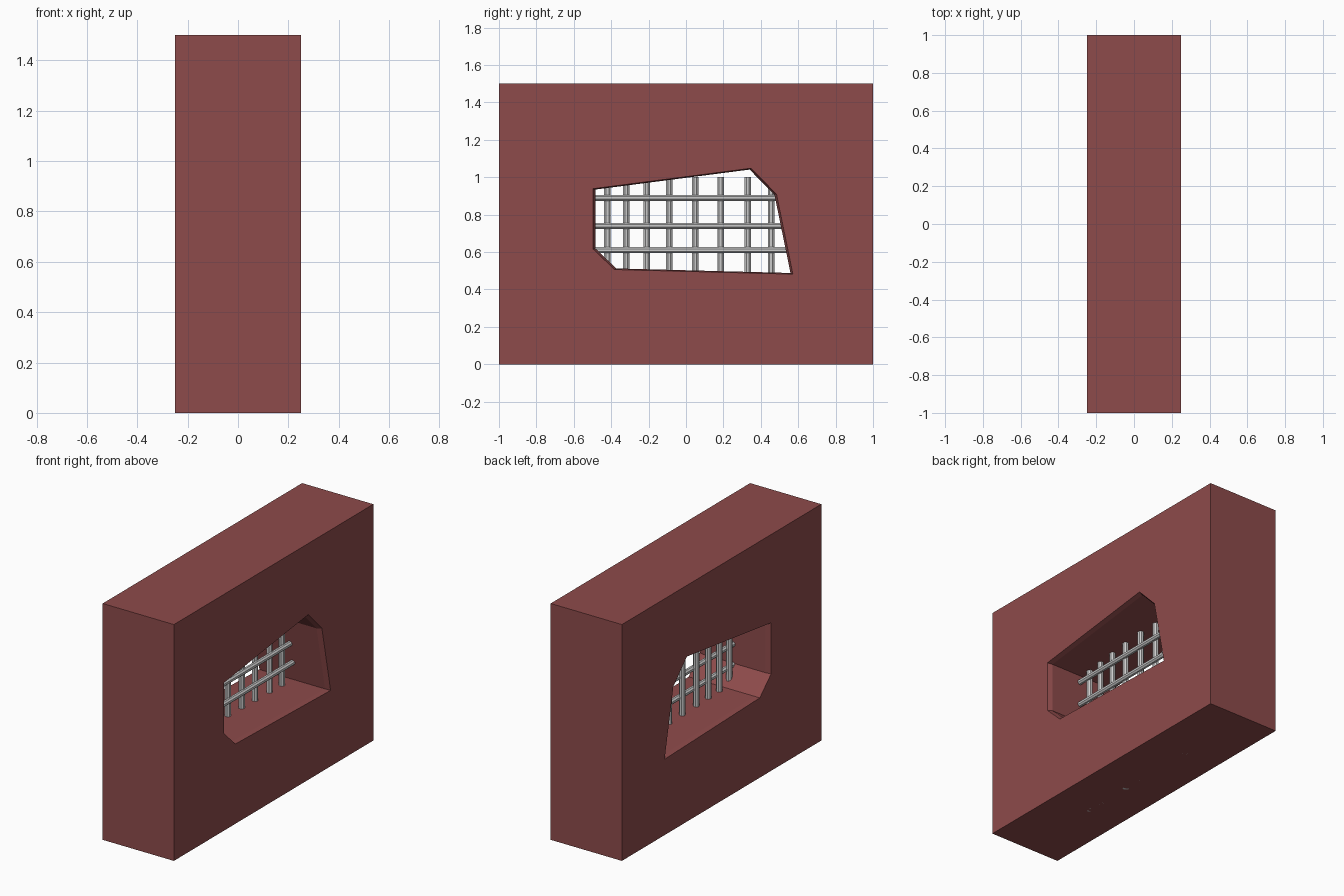
import bpy, bmesh
from mathutils import Vector, Matrix

if "Cube" in bpy.data.objects:
    bpy.data.objects.remove(bpy.data.objects["Cube"])


def material(name, color):
    m = bpy.data.materials.new(name)
    m.diffuse_color = color
    m.use_nodes = True
    m.node_tree.nodes["Principled BSDF"].inputs["Base Color"].default_value = m.diffuse_color
    return m


def make_object(name, bm):
    bmesh.ops.recalc_face_normals(bm, faces=bm.faces)
    me = bpy.data.meshes.new(name)
    bm.to_mesh(me)
    bm.free()
    ob = bpy.data.objects.new(name, me)
    bpy.context.collection.objects.link(ob)
    return ob


def bar(name, start, end, radius=0.019, sides=8):
    start, end = Vector(start), Vector(end)
    axis = end - start
    rot = axis.to_track_quat('Z', 'Y').to_matrix().to_4x4()
    spin = Matrix.Rotation(3.14159265 / sides, 4, 'Z')
    bm = bmesh.new()
    bmesh.ops.create_cone(bm, cap_ends=True, segments=sides, radius1=radius,
                          radius2=radius, depth=axis.length,
                          matrix=Matrix.Translation((start + end) / 2) @ rot @ spin)
    return make_object(name, bm)


# Thick wall block
red = material("wall_red", (0.27, 0.07, 0.07, 1))
bm = bmesh.new()
bmesh.ops.create_cube(bm, size=1, matrix=Matrix.Translation((0, 0, 0.75))
                      @ Matrix.Diagonal((0.5, 2, 1.5, 1)))
wall = make_object("wall", bm)
wall.data.materials.append(red)

# Irregular opening through the wall, slightly flared at both mouths
outline = [(-0.50, 0.94), (0.35, 1.05), (0.487, 0.91),
           (0.575, 0.48), (-0.385, 0.505), (-0.50, 0.615)]
cy, cz = 0.03, 0.75
bm = bmesh.new()
rings = []
for x, s in [(-0.27, 1.01), (-0.22, 0.97), (0.22, 0.97), (0.27, 1.01)]:
    rings.append([bm.verts.new((x, cy + (y - cy) * s, cz + (z - cz) * s))
                  for y, z in outline])
n = len(outline)
for a, b in zip(rings, rings[1:]):
    for i in range(n):
        j = (i + 1) % n
        bm.faces.new((a[i], a[j], b[j], b[i]))
bm.faces.new(rings[0])
bm.faces.new(rings[-1])
cutter = make_object("opening_cutter", bm)
cutter.data.materials.append(red)

mod = wall.modifiers.new("opening", 'BOOLEAN')
mod.operation = 'DIFFERENCE'
mod.solver = 'EXACT'
mod.object = cutter
bpy.context.view_layer.objects.active = wall
bpy.ops.object.modifier_apply(modifier=mod.name)
bpy.data.objects.remove(cutter)

# Vertical reinforcing bars, embedded down into the wall
for i, y in enumerate([-0.42, -0.32, -0.21, -0.09, 0.05, 0.185, 0.33, 0.455]):
    bar(f"vertical_bar_{i + 1}", (-0.01, y, 0.0), (-0.01, y, 1.0))

# Horizontal reinforcing bars
for i, z in enumerate([0.61, 0.74, 0.89]):
    bar(f"horizontal_bar_{i + 1}", (0.01, -0.58, z), (0.01, 0.6, z), radius=0.017)
